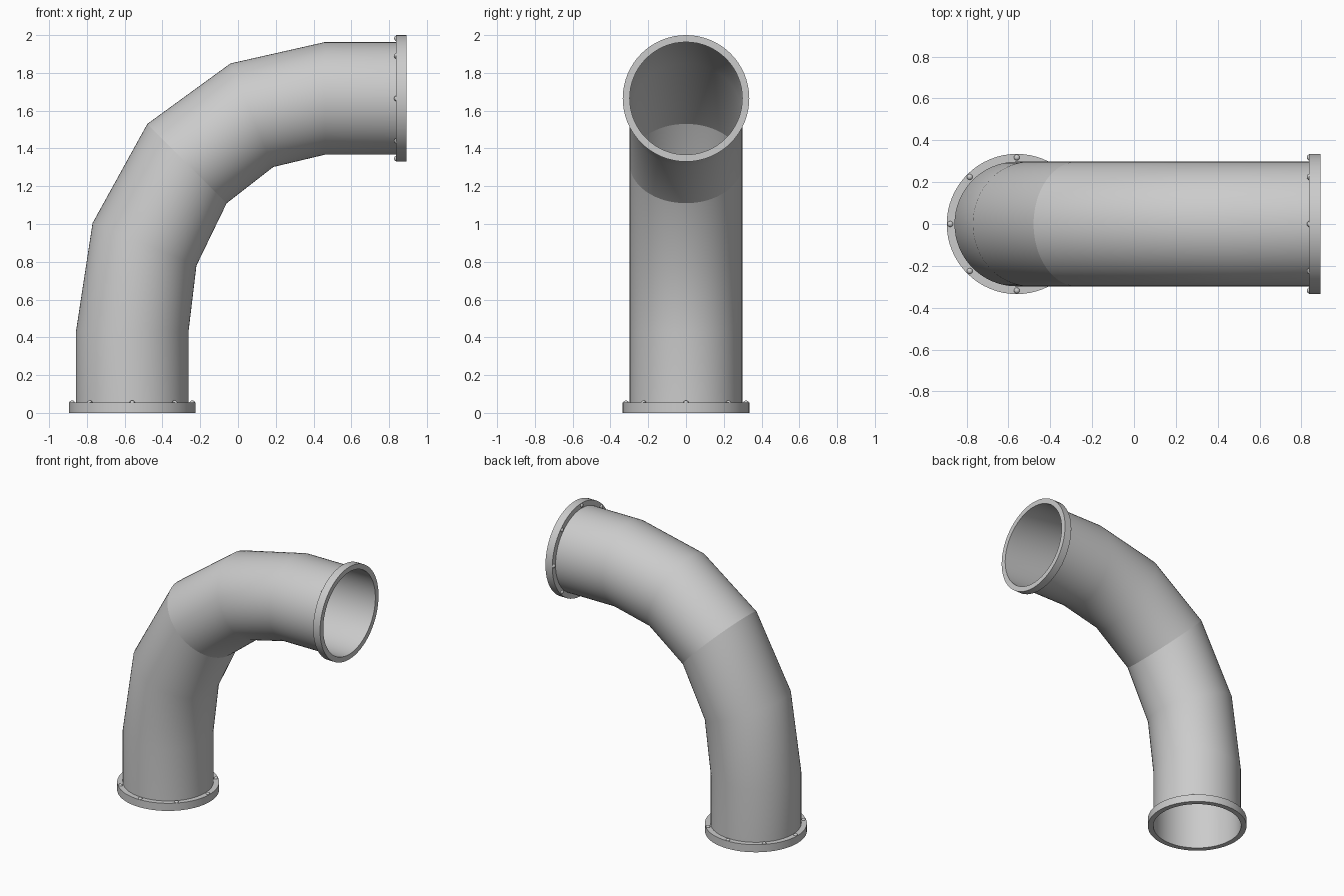
import bpy, bmesh, math
from mathutils import Matrix, Vector

if "Cube" in bpy.data.objects:
    bpy.data.objects.remove(bpy.data.objects["Cube"])

SIDES = 64
R = 0.298


def finish(bm, name, matrix=None):
    bmesh.ops.recalc_face_normals(bm, faces=bm.faces[:])
    for f in bm.faces:
        f.smooth = True
    me = bpy.data.meshes.new(name)
    bm.to_mesh(me)
    bm.free()
    ob = bpy.data.objects.new(name, me)
    bpy.context.collection.objects.link(ob)
    if matrix:
        ob.matrix_world = matrix
    return ob


def bridge(bm, a, b):
    for i in range(SIDES):
        j = (i + 1) % SIDES
        bm.faces.new((a[i], a[j], b[j], b[i]))


# Bent pipe: mitred sections given by (outer x, z, inner x, z)
sections = [(-0.858, 0.055, -0.262, 0.055), (-0.858, 0.43, -0.262, 0.43),
            (-0.77, 1.005, -0.22, 0.78), (-0.48, 1.53, -0.06, 1.11),
            (-0.04, 1.85, 0.187, 1.302), (0.46, 1.963, 0.46, 1.367),
            (0.837, 1.963, 0.837, 1.367)]
bm = bmesh.new()
rings = []
for ox, oz, ix, iz in sections:
    c = Vector(((ox + ix) / 2, 0, (oz + iz) / 2))
    h = Vector(((ix - ox) / 2, 0, (iz - oz) / 2))
    rings.append([bm.verts.new(c + h * math.cos(t) + Vector((0, R * math.sin(t), 0)))
                  for t in (2 * math.pi * i / SIDES for i in range(SIDES))])
for a, b in zip(rings, rings[1:]):
    bridge(bm, a, b)
# Crease at the middle joint
mid = set(rings[3])
for e in bm.edges:
    if e.verts[0] in mid and e.verts[1] in mid:
        e.smooth = False
finish(bm, "bent_pipe")


# Flange ring with square section, base at local z = 0
def flange(name, matrix):
    bm = bmesh.new()
    loops = [[bm.verts.new((r * math.cos(2 * math.pi * i / SIDES),
                            r * math.sin(2 * math.pi * i / SIDES), z))
              for i in range(SIDES)]
             for r, z in ((R, 0), (0.335, 0), (0.335, 0.055), (R, 0.055))]
    for k in range(4):
        bridge(bm, loops[k], loops[(k + 1) % 4])
    for e in bm.edges:
        if len(e.link_faces) == 2 and any(e.verts[0] in l and e.verts[1] in l for l in loops):
            e.smooth = False
    finish(bm, name, matrix)


# Eight domed bolt heads on the inner side of a flange
def bolts(name, matrix):
    bm = bmesh.new()
    for k in range(8):
        a = math.pi / 4 * k
        m = (Matrix.Translation((0.318 * math.cos(a), 0.318 * math.sin(a), 0.055))
             @ Matrix.Diagonal((1, 1, 0.75, 1)))
        bmesh.ops.create_uvsphere(bm, u_segments=12, v_segments=8, radius=0.014, matrix=m)
    finish(bm, name, matrix)


places = {"bottom": Matrix.Translation((-0.56, 0, 0)),
          "top": Matrix.Translation((0.892, 0, 1.665)) @ Matrix.Rotation(-math.pi / 2, 4, 'Y')}
for key, m in places.items():
    flange(key + "_flange", m)
    bolts(key + "_bolts", m)
